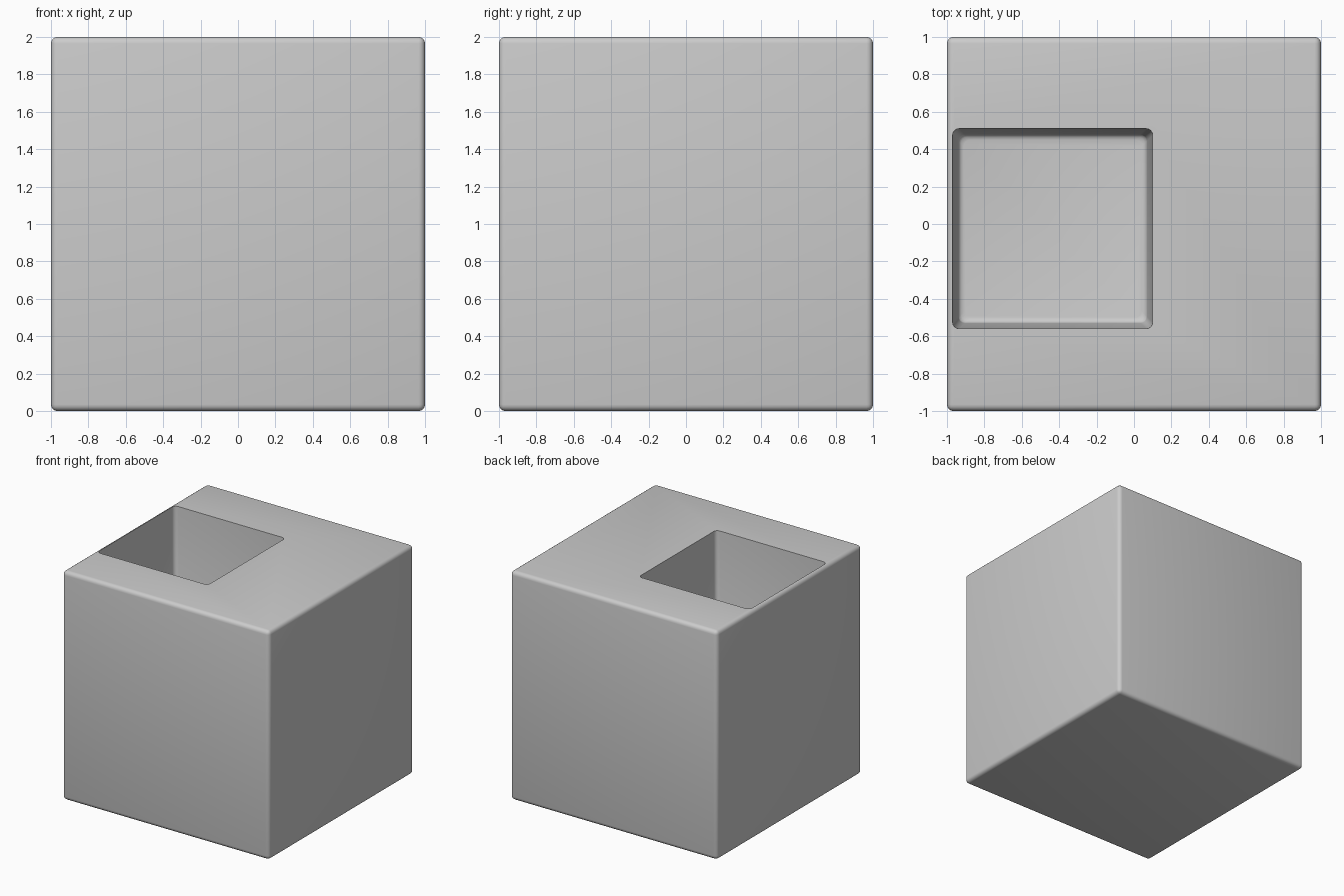
import bpy, bmesh, math

if "Cube" in bpy.data.objects:
    bpy.data.objects.remove(bpy.data.objects["Cube"])

TOP, DEPTH = 2.0, 1.1


def ring(bm, x0, x1, y0, y1, r, z, n=4):
    """Rounded rectangle of vertices at height z."""
    corners = [(x1 - r, y1 - r, 0), (x0 + r, y1 - r, 90),
               (x0 + r, y0 + r, 180), (x1 - r, y0 + r, 270)]
    out = []
    for cx, cy, a0 in corners:
        for i in range(n + 1):
            a = math.radians(a0 + 90 * i / n)
            out.append(bm.verts.new((cx + r * math.cos(a), cy + r * math.sin(a), z)))
    return out


# block with rounded edges
bpy.ops.mesh.primitive_cube_add(size=2, location=(0, 0, 1))
block = bpy.context.object
block.name = "block"
bev = block.modifiers.new("round_edges", 'BEVEL')
bev.width, bev.segments = 0.035, 4

# tapered pocket with a filleted floor
bm = bmesh.new()
taper, fillet = 0.03, 0.03
sections = [(-taper * 0.2 / DEPTH, TOP + 0.2), (taper, TOP - DEPTH + fillet)]
for k in (1, 2, 3):
    a = math.radians(30 * k)
    sections.append((taper + fillet * (1 - math.cos(a)),
                     TOP - DEPTH + fillet * (1 - math.sin(a))))
rings = [ring(bm, -0.97 + d, 0.10 - d, -0.56 + d, 0.51 - d, 0.035, z)
         for d, z in sections]
for a, b in zip(rings, rings[1:]):
    for i in range(len(a)):
        j = (i + 1) % len(a)
        bm.faces.new((a[i], a[j], b[j], b[i]))
bm.faces.new(rings[0])
bm.faces.new(rings[-1])
bmesh.ops.recalc_face_normals(bm, faces=bm.faces)
mesh = bpy.data.meshes.new("pocket_cutter")
bm.to_mesh(mesh)
bm.free()
cutter = bpy.data.objects.new("pocket_cutter", mesh)
bpy.context.collection.objects.link(cutter)
cutter.hide_render = True

# cut the pocket into the block
cut = block.modifiers.new("pocket", 'BOOLEAN')
cut.operation, cut.solver, cut.object = 'DIFFERENCE', 'EXACT', cutter
bpy.context.view_layer.objects.active = block
for name in ("round_edges", "pocket"):
    bpy.ops.object.modifier_apply(modifier=name)
bpy.data.objects.remove(cutter)

bpy.ops.object.select_all(action='DESELECT')
block.select_set(True)
bpy.ops.object.shade_smooth_by_angle(angle=math.radians(35))
